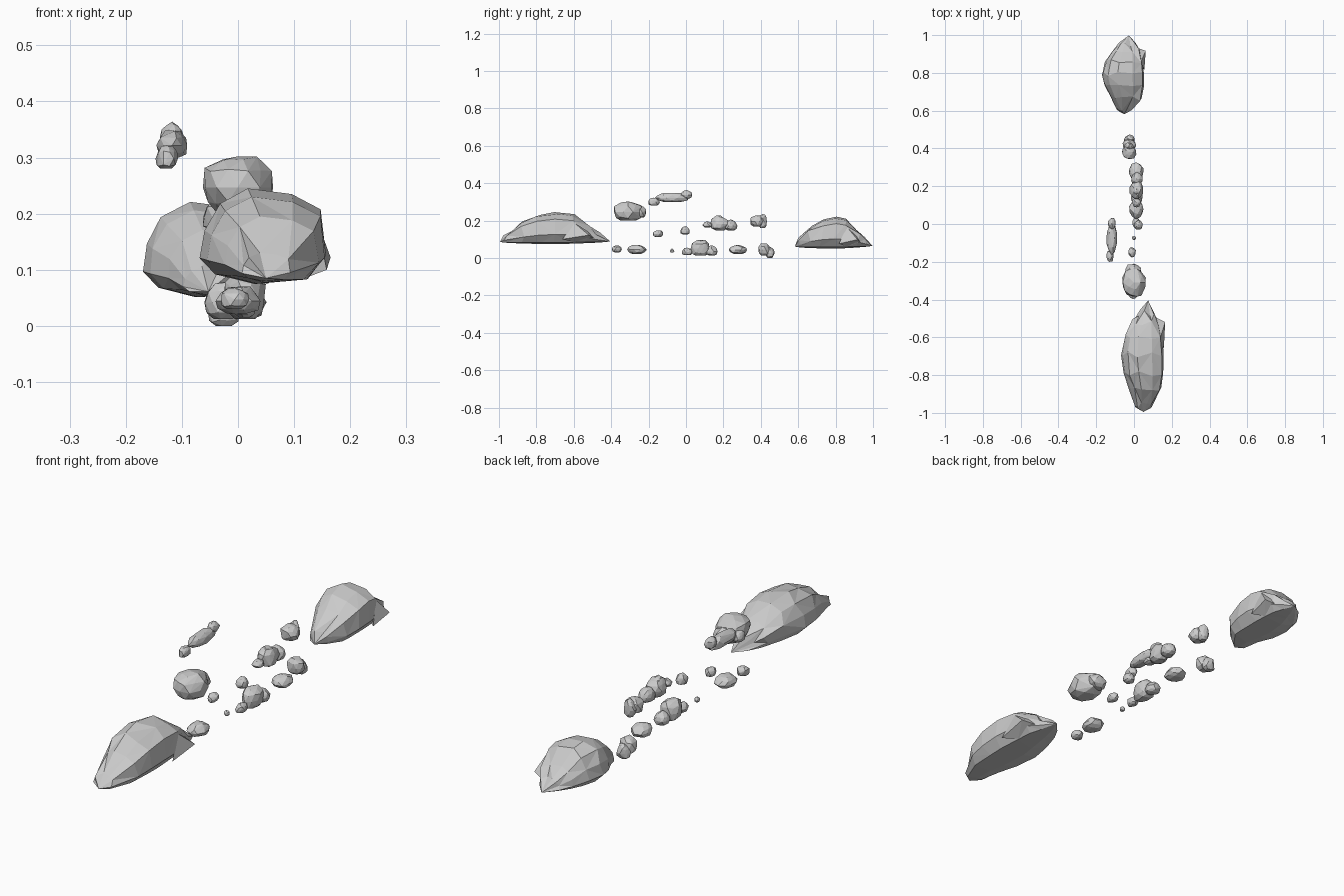
import bpy, bmesh, random
from math import cos, sin, pi
from mathutils import Vector

cube = bpy.data.objects.get("Cube")
if cube:
    bpy.data.objects.remove(cube, do_unlink=True)

random.seed(4)
stone = bpy.data.materials.new("grey stone")
stone.use_nodes = True
stone.diffuse_color = (0.6, 0.6, 0.6, 1)
stone.node_tree.nodes["Principled BSDF"].inputs["Base Color"].default_value = (0.6, 0.6, 0.6, 1)


def finish(bm, name):
    bmesh.ops.recalc_face_normals(bm, faces=bm.faces)
    mesh = bpy.data.meshes.new(name)
    bm.to_mesh(mesh)
    bm.free()
    mesh.materials.append(stone)
    obj = bpy.data.objects.new(name, mesh)
    bpy.context.collection.objects.link(obj)
    return obj


def add_hull(bm, points):
    verts = [bm.verts.new(p) for p in points]
    res = bmesh.ops.convex_hull(bm, input=verts)
    loose = [v for v in verts if v.is_valid and not v.link_faces]
    bmesh.ops.delete(bm, geom=loose, context='VERTS')


def add_lump(bm, centre, size):
    """Faceted stone whose bounding box is exactly centre +/- size / 2."""
    temp = bmesh.new()
    bmesh.ops.create_icosphere(temp, subdivisions=2, radius=1)
    pts = [v.co * random.uniform(0.86, 1.08) for v in temp.verts]
    temp.free()
    for p in pts:
        p.z = max(p.z, -0.75)
    lo = [min(p[i] for p in pts) for i in range(3)]
    hi = [max(p[i] for p in pts) for i in range(3)]
    add_hull(bm, [[centre[i] + size[i] * ((p[i] - lo[i]) / (hi[i] - lo[i]) - 0.5)
                   for i in range(3)] for p in pts])


def cluster(name, lumps):
    bm = bmesh.new()
    for x, width, y0, y1, z0, z1 in lumps:
        add_lump(bm, (x, (y0 + y1) / 2, (z0 + z1) / 2), (width, y1 - y0, z1 - z0))
    return finish(bm, name)


# Large domed boulders: cross-sections along the length, ending in two points
section = [(-1, 0.27), (-0.93, 0.56), (-0.7, 0.84), (-0.25, 1), (0.45, 0.94),
           (0.92, 0.78), (1, 0.3), (0.7, 0.05), (-0.15, 0), (-0.75, 0.1)]
# y, middle x, half width, bottom z, top z
stations = [(-0.96, 0.05, 0.045, 0.08, 0.13), (-0.88, 0.06, 0.085, 0.077, 0.195),
            (-0.79, 0.05, 0.108, 0.075, 0.23), (-0.69, 0.045, 0.115, 0.075, 0.245),
            (-0.6, 0.05, 0.102, 0.076, 0.234), (-0.52, 0.06, 0.075, 0.08, 0.175),
            (-0.47, 0.066, 0.045, 0.083, 0.135)]


def boulder(name, offset, stretch):
    def place(x, y, z):
        return Vector((x, y * stretch, z)) + Vector(offset)

    bm = bmesh.new()
    rings = []
    for k, (y, mx, half, low, top) in enumerate(stations):
        ring = []
        for u, h in section:
            dy = random.uniform(-0.018, 0.018)
            x = mx + half * u * random.uniform(0.95, 1)
            ring.append(bm.verts.new(place(x, y + dy, low + (top - low) * h)))
        rings.append(ring)
    n = len(section)
    for k, (a, b) in enumerate(zip(rings, rings[1:])):
        for i in range(n):
            j = (i + 1) % n
            if (i + k) % 2:
                tris = (a[i], a[j], b[j]), (a[i], b[j], b[i])
            else:
                tris = (a[i], a[j], b[i]), (a[j], b[j], b[i])
            for t in tris:
                bm.faces.new(t)
    for ring, tip in ((rings[0], (0.05, -0.995, 0.085)), (rings[-1], (0.075, -0.405, 0.088))):
        end = bm.verts.new(place(*tip))
        for i in range(n):
            bm.faces.new((ring[i], ring[(i + 1) % n], end))
    # side spur near the pointed end
    add_hull(bm, [place(*p) for p in ((0.165, -0.52, 0.122), (0.158, -0.66, 0.1),
                                      (0.14, -0.6, 0.19), (0.09, -0.48, 0.1),
                                      (0.1, -0.53, 0.155), (0.12, -0.6, 0.085))])
    return finish(bm, name)


boulder("front_boulder", (0, 0, 0), 1)
boulder("back_boulder", (-0.103, 1.283, -0.024), 0.705)

# Upper stones: x, width, then y and z extents of each lump
cluster("upper_rock", [(0, 0.125, -0.385, -0.235, 0.2, 0.302),
                       (-0.005, 0.085, -0.275, -0.213, 0.215, 0.28)])
cluster("high_sliver", [(-0.127, 0.04, -0.2, -0.14, 0.28, 0.322),
                        (-0.118, 0.055, -0.165, 0.015, 0.3, 0.348),
                        (-0.118, 0.042, -0.03, 0.032, 0.318, 0.364)])

# Middle row of stones
cluster("middle_cluster", [(0.012, 0.045, 0.088, 0.142, 0.163, 0.195),
                           (0.012, 0.072, 0.13, 0.225, 0.148, 0.222),
                           (0.015, 0.06, 0.2, 0.275, 0.148, 0.205),
                           (0.01, 0.04, 0.15, 0.2, 0.185, 0.228)])
cluster("middle_back_stone", [(-0.025, 0.075, 0.345, 0.42, 0.168, 0.228),
                              (-0.028, 0.05, 0.385, 0.432, 0.16, 0.235)])
cluster("middle_front_pebble", [(-0.01, 0.04, -0.177, -0.122, 0.113, 0.148)])
cluster("middle_pebble", [(0.022, 0.045, -0.03, 0.02, 0.125, 0.17)])

# Lower row of stones
cluster("low_front_stone", [(-0.005, 0.05, -0.397, -0.343, 0.03, 0.068)])
cluster("low_flat_stone", [(0, 0.08, -0.315, -0.21, 0.022, 0.07)])
cluster("low_tiny_pebble", [(0, 0.022, -0.086, -0.062, 0.028, 0.05)])
cluster("low_cluster", [(0.012, 0.04, -0.022, 0.035, 0.015, 0.055),
                        (0.012, 0.075, 0.025, 0.125, 0.012, 0.095),
                        (0.015, 0.06, 0.1, 0.168, 0.013, 0.068)])
cluster("low_back_stone", [(0.012, 0.078, 0.228, 0.326, 0.022, 0.07)])
cluster("low_rear_stone", [(-0.025, 0.07, 0.388, 0.45, 0.012, 0.078),
                           (-0.025, 0.055, 0.425, 0.474, 0, 0.06)])
